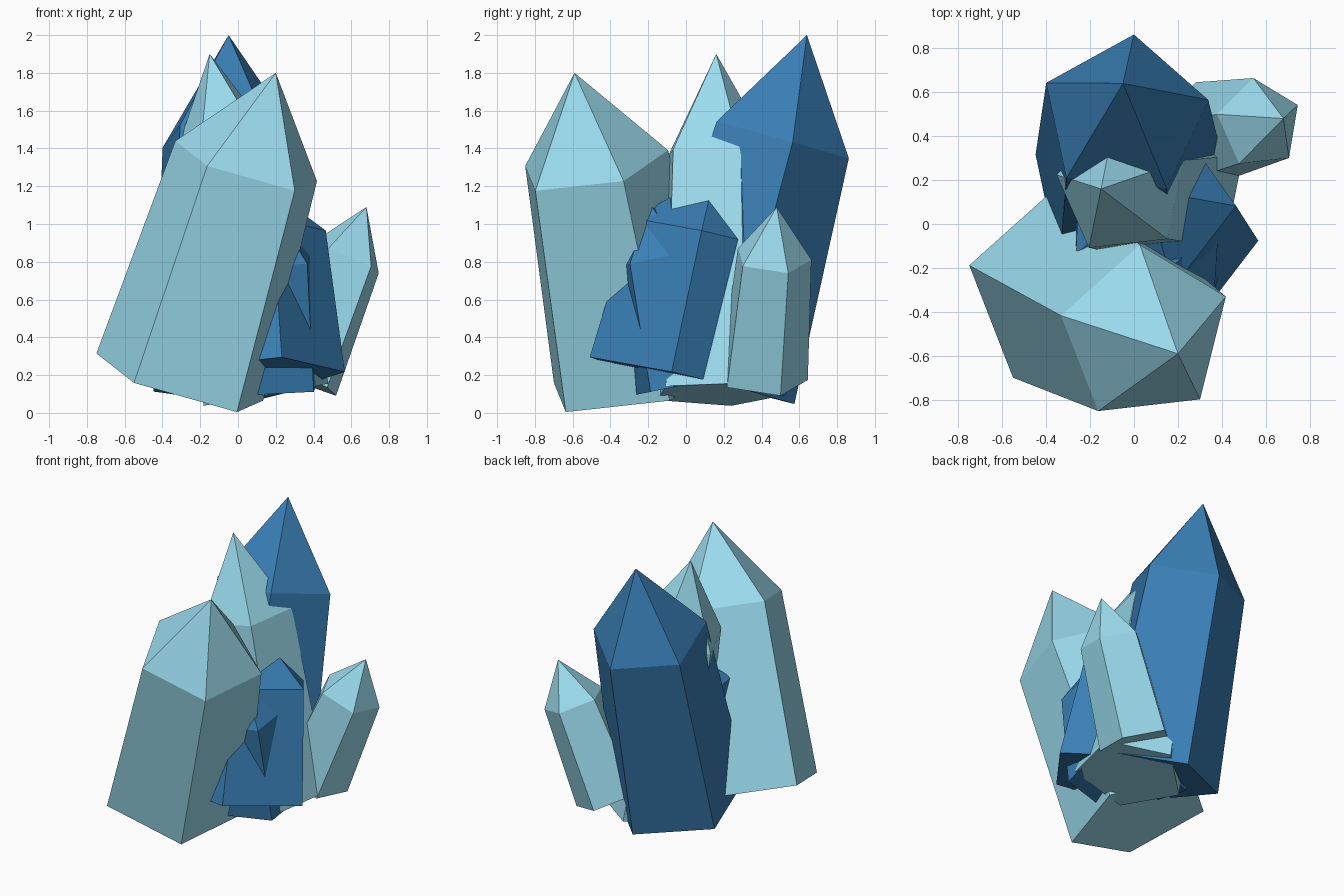
import bpy, bmesh
from math import cos, sin, tau
from mathutils import Vector

if "Cube" in bpy.data.objects:
    bpy.data.objects.remove(bpy.data.objects["Cube"])

SIDES = 5
SHOULDER = 0.7    # where the point starts along the axis
TAPER = 0.85      # shoulder radius relative to the base radius


def material(name, colour):
    m = bpy.data.materials.new(name)
    m.diffuse_color = colour
    m.use_nodes = True
    m.node_tree.nodes["Principled BSDF"].inputs["Base Color"].default_value = m.diffuse_color
    return m


PALE = material("pale_blue", (0.33, 0.72, 0.86, 1))
DEEP = material("deep_blue", (0.04, 0.21, 0.46, 1))


def crystal(name, base, apex, radius, corner, mat):
    """Five-sided pointed prism; 'corner' is the direction of its first edge."""
    base, apex = Vector(base), Vector(apex)
    axis = apex - base
    n = axis.normalized()
    u = Vector(corner)
    u = (u - n * u.dot(n)).normalized()
    v = n.cross(u)
    bm = bmesh.new()

    def ring(centre, r):
        return [bm.verts.new(centre + r * (u * cos(tau * i / SIDES) + v * sin(tau * i / SIDES)))
                for i in range(SIDES)]

    low = ring(base, radius)
    high = ring(base + axis * SHOULDER, radius * TAPER)
    tip = bm.verts.new(apex)
    bm.faces.new(low[::-1])
    for i in range(SIDES):
        j = (i + 1) % SIDES
        bm.faces.new((low[i], low[j], high[j], high[i]))
        bm.faces.new((high[i], high[j], tip))
    bmesh.ops.recalc_face_normals(bm, faces=bm.faces[:])
    mesh = bpy.data.meshes.new(name)
    bm.to_mesh(mesh)
    bm.free()
    mesh.materials.append(mat)
    obj = bpy.data.objects.new(name, mesh)
    bpy.context.collection.objects.link(obj)


# Pale crystals
crystal("front_crystal", (-0.30, -0.284, 0.16), (0.20, -0.59, 1.80), 0.485, (-0.212, -0.352, 0), PALE)
crystal("centre_crystal", (0.17, 0.165, 0.10), (-0.15, 0.16, 1.90), 0.365, (0.66, -0.74, 0.13), PALE)
crystal("side_crystal", (0.313, 0.40, 0.183), (0.68, 0.48, 1.09), 0.247, (0.81, 0.40, -0.42), PALE)
# Deep blue crystals
crystal("back_crystal", (-0.03, 0.134, 0.168), (-0.05, 0.64, 2.00), 0.459, (0.112, 0.955, -0.281), DEEP)
crystal("wide_crystal", (0.096, -0.071, 0.197), (0.052, 0.155, 1.27), 0.47, (1, -0.02, 0), DEEP)
crystal("inner_crystal", (0.17, 0.0, 0.15), (0.17, -0.196, 1.11), 0.30, (0.77, -0.63, -0.1), DEEP)
